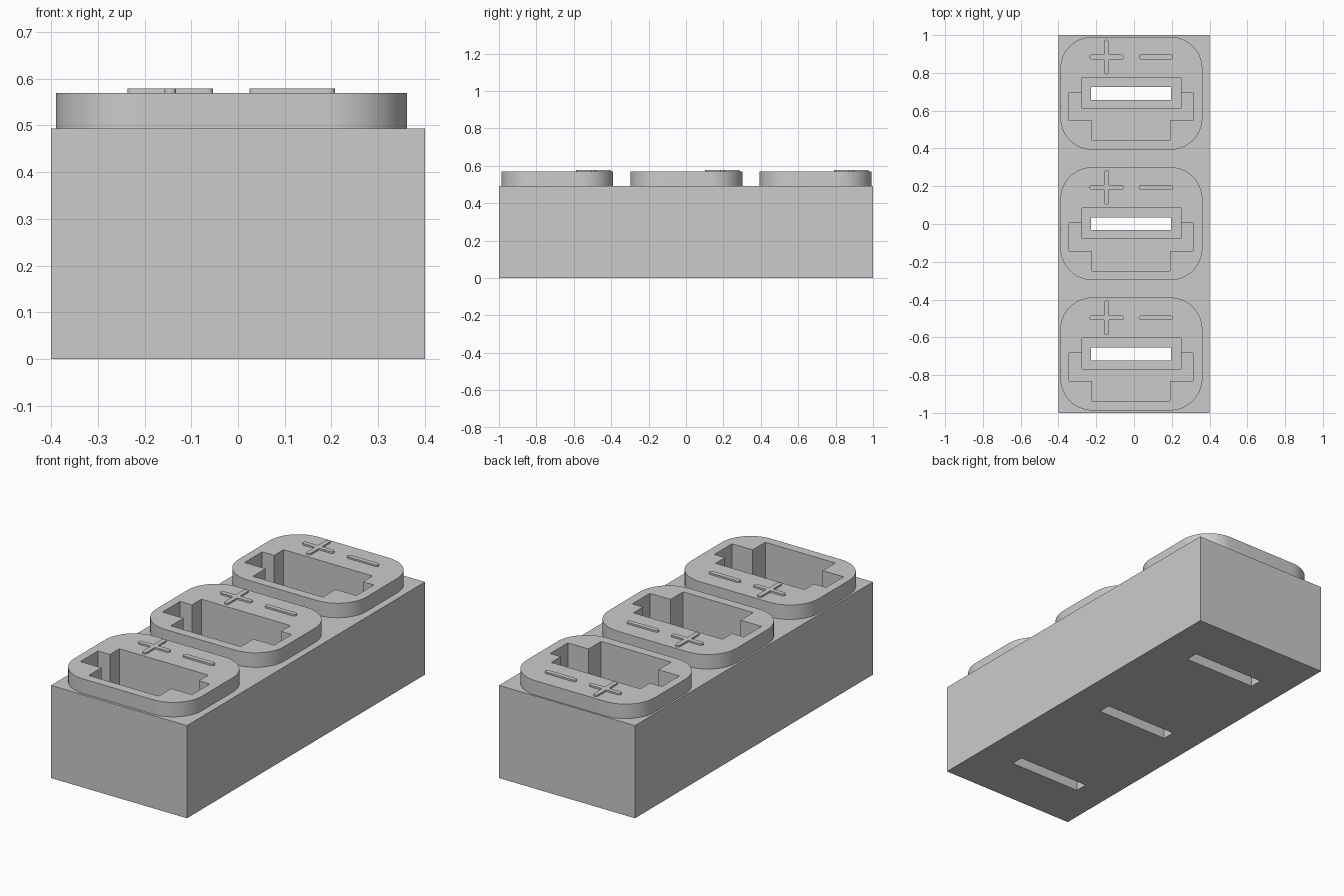
import bpy, bmesh, math

cube = bpy.data.objects.get("Cube")
if cube:
    bpy.data.objects.remove(cube, do_unlink=True)

grey = bpy.data.materials.new("light_grey")
grey.use_nodes = True
COLOUR = (0.6, 0.6, 0.6, 1)
grey.diffuse_color = COLOUR
grey.node_tree.nodes["Principled BSDF"].inputs["Base Color"].default_value = COLOUR

PITCH = 0.69
BASE_TOP, CAP_TOP, SIGN_TOP = 0.493, 0.57, 0.579


def prism(name, outline, z0, z1):
    """Extrude a closed outline from z0 to z1."""
    bm = bmesh.new()
    face = bm.faces.new([bm.verts.new((x, y, z0)) for x, y in outline])
    top = bmesh.ops.extrude_face_region(bm, geom=[face])["geom"]
    for v in top:
        if isinstance(v, bmesh.types.BMVert):
            v.co.z = z1
    bmesh.ops.recalc_face_normals(bm, faces=bm.faces)
    mesh = bpy.data.meshes.new(name)
    bm.to_mesh(mesh)
    bm.free()
    mesh.materials.append(grey)
    obj = bpy.data.objects.new(name, mesh)
    bpy.context.collection.objects.link(obj)
    return obj


def rounded(x0, x1, y0, y1, r, steps):
    """Rectangle outline with rounded corners."""
    corners = [(x1 - r, y1 - r), (x0 + r, y1 - r), (x0 + r, y0 + r), (x1 - r, y0 + r)]
    pts = []
    for q, (cx, cy) in enumerate(corners):
        for i in range(steps + 1):
            a = math.pi / 2 * (q + i / steps)
            p = (cx + r * math.cos(a), cy + r * math.sin(a))
            if not pts or math.dist(p, pts[-1]) > 1e-4:
                pts.append(p)
    if math.dist(pts[0], pts[-1]) < 1e-4:
        pts.pop()
    return pts


def rect(x0, x1, y0, y1):
    return [(x0, y0), (x1, y0), (x1, y1), (x0, y1)]


def shift(outline, dy):
    return [(x, y + dy) for x, y in outline]


def cut(obj, cutter):
    mod = obj.modifiers.new(cutter.name, "BOOLEAN")
    mod.operation = "DIFFERENCE"
    mod.solver = "EXACT"
    mod.object = cutter
    cutter.hide_render = True
    cutter.hide_set(True)


def smooth(obj):
    bpy.ops.object.select_all(action="DESELECT")
    obj.select_set(True)
    bpy.context.view_layer.objects.active = obj
    bpy.ops.object.shade_smooth_by_angle(angle=math.radians(30))


# Stepped socket opening
socket = [(-0.275, 0.086), (-0.275, 0.006), (-0.345, 0.006), (-0.345, -0.142),
          (-0.222, -0.142), (-0.222, -0.248), (0.19, -0.248), (0.19, -0.142),
          (0.312, -0.142), (0.312, 0.006), (0.249, 0.006), (0.249, 0.086)]

# Plus sign: bar with rounded ends, crossed by another
R, PX, PY, ARM = 0.0125, -0.145, 0.194, 0.092
plus = []
for k in range(4):
    turn = k * math.pi / 2
    c, s = math.cos(turn), math.sin(turn)
    arm = [(R, -R)]
    for i in range(9):
        a = -math.pi / 2 + math.pi * i / 8
        arm.append((ARM - R + R * math.cos(a), R * math.sin(a)))
    plus += [(PX + x * c - y * s, PY + x * s + y * c) for x, y in arm]

base = prism("base_block", rect(-0.4, 0.4, -1, 1), 0, BASE_TOP)

for k, label in enumerate(("front", "middle", "back")):
    dy = (k - 1) * PITCH
    cap = prism(label + "_socket_rim",
                shift(rounded(-0.39, 0.362, -0.297, 0.301, 0.17, 16), dy), BASE_TOP, CAP_TOP)
    # Opening, deeper well and through slot
    opening = prism(label + "_opening_cutter", shift(socket, dy), 0.2, 0.7)
    well = prism(label + "_well_cutter", shift(rect(-0.275, 0.249, -0.078, 0.086), dy), 0.08, 0.3)
    slot = prism(label + "_slot_cutter", shift(rect(-0.228, 0.197, -0.033, 0.035), dy), -0.1, 0.15)
    cut(cap, opening)
    for cutter in (opening, well, slot):
        cut(base, cutter)
    smooth(cap)
    # Raised polarity marks
    smooth(prism(label + "_plus_mark", shift(plus, dy), CAP_TOP, SIGN_TOP))
    minus = rounded(0.025, 0.208, PY - R, PY + R, R, 4)
    smooth(prism(label + "_minus_mark", shift(minus, dy), CAP_TOP, SIGN_TOP))
